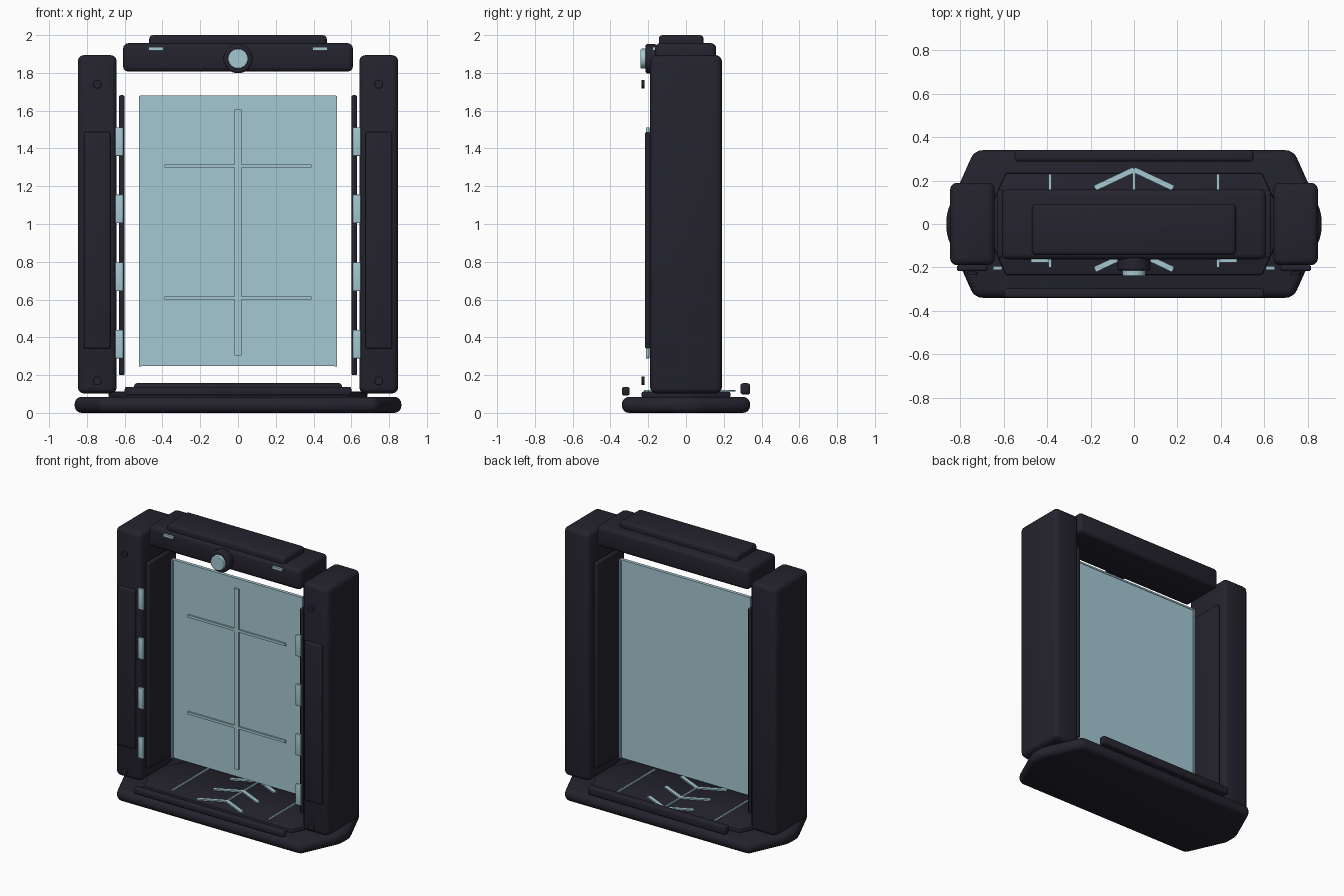
import bpy, bmesh, math
from mathutils import Matrix

if "Cube" in bpy.data.objects:
    bpy.data.objects.remove(bpy.data.objects["Cube"])


def material(name, rgb):
    m = bpy.data.materials.new(name)
    m.diffuse_color = (*rgb, 1.0)
    m.use_nodes = True
    m.node_tree.nodes["Principled BSDF"].inputs["Base Color"].default_value = m.diffuse_color
    return m


DARK = material("dark_casing", (0.0176, 0.0168, 0.027))
TEAL = material("pale_teal", (0.376, 0.578, 0.644))


def finish(name, bm, mat, bevel=0.0, segments=3):
    """Turn a bmesh into a named object with rounded edges."""
    bmesh.ops.recalc_face_normals(bm, faces=bm.faces)
    if bevel:
        bmesh.ops.bevel(bm, geom=list(bm.edges), offset=bevel, segments=segments,
                        profile=0.5, affect='EDGES', clamp_overlap=True)
    mesh = bpy.data.meshes.new(name)
    bm.to_mesh(mesh)
    bm.free()
    ob = bpy.data.objects.new(name, mesh)
    bpy.context.collection.objects.link(ob)
    mesh.materials.append(mat)
    if bevel:
        bpy.context.view_layer.objects.active = ob
        ob.select_set(True)
        bpy.ops.object.shade_smooth_by_angle(angle=math.radians(35))
        ob.select_set(False)
    return ob


def box(name, x, y, z, mat, bevel=0.0, segments=3, turn=0.0):
    """Box from (min, max) ranges, optionally turned about z at its centre."""
    bm = bmesh.new()
    bmesh.ops.create_cube(bm, size=1)
    size = [r[1] - r[0] for r in (x, y, z)]
    mid = [(r[0] + r[1]) / 2 for r in (x, y, z)]
    bm.transform(Matrix.Translation(mid) @ Matrix.Rotation(turn, 4, 'Z')
                 @ Matrix.Diagonal((*size, 1)))
    return finish(name, bm, mat, bevel, segments)


def pair(name, x, y, z, mat, bevel=0.0):
    """Matching boxes on both sides; x is given for the right side."""
    box("right_" + name, x, y, z, mat, bevel)
    box("left_" + name, (-x[1], -x[0]), y, z, mat, bevel)


def disc(name, x, z, y, radius, mat, bevel=0.0, sides=32):
    """Cylinder facing the front."""
    bm = bmesh.new()
    bmesh.ops.create_cone(bm, cap_ends=True, segments=sides, radius1=radius,
                          radius2=radius, depth=y[1] - y[0])
    bm.transform(Matrix.Translation((x, (y[0] + y[1]) / 2, z))
                 @ Matrix.Rotation(math.pi / 2, 4, 'X'))
    ob = finish(name, bm, mat)
    if bevel:
        mod = ob.modifiers.new("rounding", 'BEVEL')
        mod.width, mod.segments = bevel, 2
    bpy.context.view_layer.objects.active = ob
    ob.select_set(True)
    bpy.ops.object.shade_smooth_by_angle(angle=math.radians(35))
    ob.select_set(False)


def slab(name, corners, z, mat, bevel, segments=3):
    """Symmetric polygon plate; corners cover one quadrant, front to side."""
    right = corners + [(x, -y) for x, y in reversed(corners)]
    outline = right + [(-x, y) for x, y in reversed(right)]
    bm = bmesh.new()
    face = bm.faces.new([bm.verts.new((x, y, z[0])) for x, y in outline])
    up = bmesh.ops.extrude_face_region(bm, geom=[face])
    for v in up["geom"]:
        if isinstance(v, bmesh.types.BMVert):
            v.co.z = z[1]
    finish(name, bm, mat, bevel, segments)


# Base and floor plate
slab("base", [(0.735, -0.34), (0.865, -0.05)], (0.0, 0.085), DARK, 0.038, 4)
slab("floor_plate", [(0.59, -0.235), (0.685, -0.03)], (0.08, 0.112), DARK, 0.008, 2)
box("front_lip", (-0.60, 0.60), (-0.34, -0.298), (0.092, 0.138), DARK, 0.012)
box("back_lip", (-0.55, 0.55), (0.288, 0.34), (0.097, 0.157), DARK, 0.014)

# Floor markings: three chevrons, a centre line and two side lines
for i, tip in enumerate((-0.125, 0.06, 0.25)):
    for s in (-1, 1):
        cx, cy = s * 0.09, tip - 0.042
        box(f"chevron_{i}_{'right' if s > 0 else 'left'}", (cx - 0.1, cx + 0.1),
            (cy - 0.013, cy + 0.013), (0.113, 0.122), TEAL,
            turn=-s * math.atan2(0.085, 0.18))
box("floor_centre_line", (-0.006, 0.006), (-0.14, 0.255), (0.113, 0.122), TEAL)
pair("floor_line", (0.381, 0.393), (-0.2, 0.23), (0.113, 0.122), TEAL)

# Side posts with front covers, inner plates, light tabs and bolts
pair("post", (0.642, 0.848), (-0.19, 0.19), (0.103, 1.894), DARK, 0.032)
pair("post_cover", (0.676, 0.816), (-0.217, -0.188), (0.34, 1.487), DARK, 0.01)
pair("inner_plate", (0.60, 0.631), (-0.155, 0.155), (0.2, 1.682), DARK, 0.01)
for i, z in enumerate((0.364, 0.721, 1.08, 1.436)):
    pair(f"light_tab_{i}", (0.607, 0.65), (-0.213, -0.194), (z - 0.076, z + 0.076),
         TEAL, 0.004)
for side, x in (("left", -0.745), ("right", 0.745)):
    for level, z in (("lower", 0.17), ("upper", 1.74)):
        disc(f"{side}_{level}_bolt", x, z, (-0.236, -0.22), 0.023, DARK, 0.003, 20)

# Upper beam with cap, lens and light slits
box("beam", (-0.608, 0.608), (-0.163, 0.16), (1.807, 1.957), DARK, 0.026)
box("beam_cap", (-0.47, 0.47), (-0.144, 0.093), (1.935, 2.0), DARK, 0.02)
disc("lens_ring", 0, 1.875, (-0.215, -0.155), 0.077, DARK, 0.01)
disc("lens", 0, 1.875, (-0.24, -0.21), 0.053, TEAL, 0.004)
pair("light_slit", (0.395, 0.475), (-0.178, -0.16), (1.918, 1.936), TEAL)

# Glass pane with rim and raised bars on its front
box("pane", (-0.515, 0.515), (-0.008, 0.008), (0.248, 1.673), TEAL)
pair("pane_side_rim", (0.511, 0.525), (-0.014, 0.014), (0.245, 1.677), TEAL)
box("pane_top_rim", (-0.52, 0.52), (-0.012, 0.012), (1.667, 1.679), TEAL)
box("pane_upright", (-0.018, 0.018), (-0.022, -0.006), (0.305, 1.607), TEAL)
for name, z in (("lower", 0.608), ("upper", 1.307)):
    box(f"pane_{name}_bar", (-0.39, 0.39), (-0.02, -0.006), (z - 0.009, z + 0.009), TEAL)
